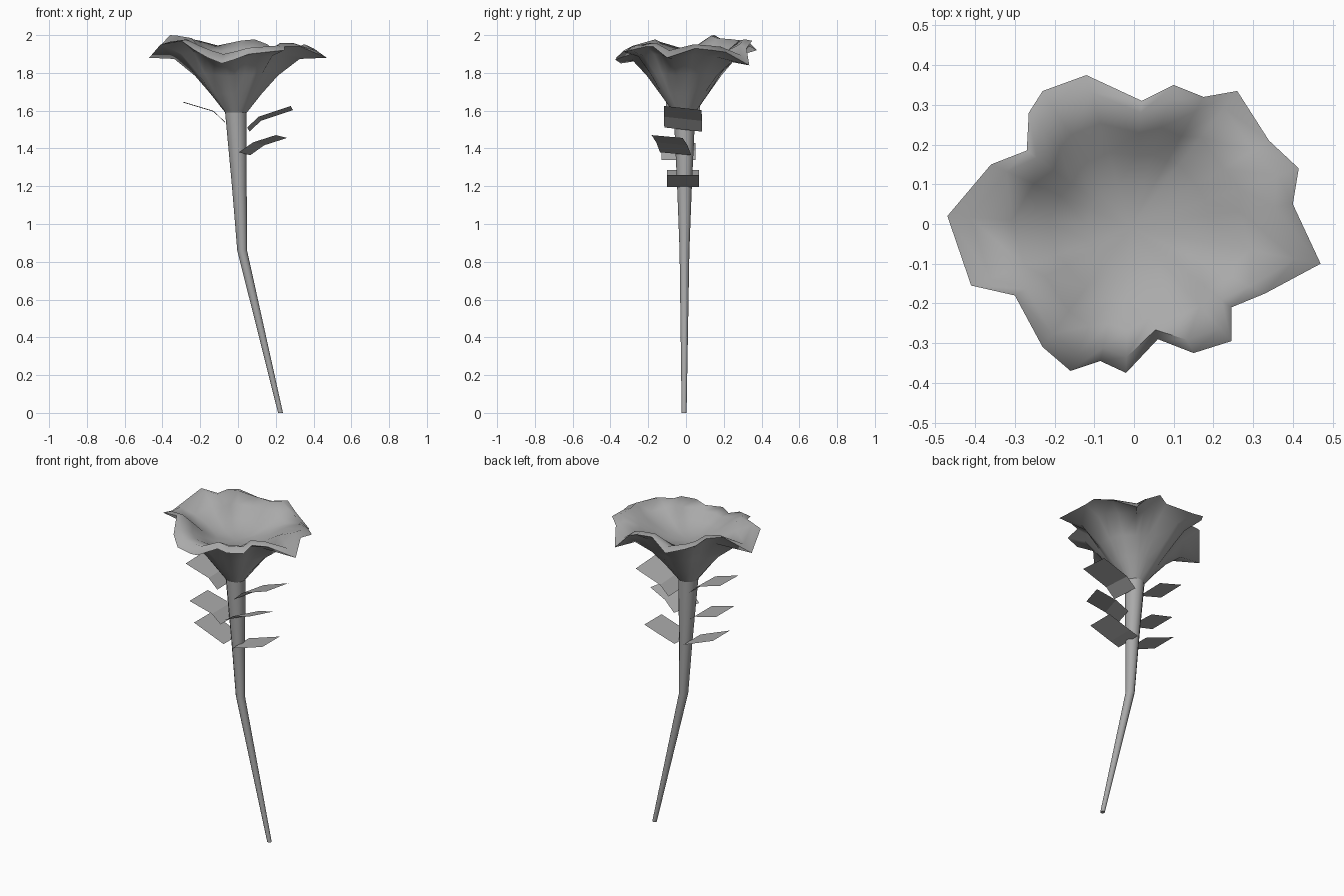
import bpy, bmesh, math
from mathutils import Vector

cube = bpy.data.objects.get("Cube")
if cube:
    bpy.data.objects.remove(cube, do_unlink=True)

# Single flat colour for the whole plant
grey = bpy.data.materials.new("plain grey")
grey.use_nodes = True
COLOUR = (0.4, 0.4, 0.4, 1)
grey.diffuse_color = COLOUR
grey.node_tree.nodes["Principled BSDF"].inputs["Base Color"].default_value = COLOUR


def finish(name, bm, smooth_angle=None):
    """Turn a bmesh into a named object with the shared material."""
    mesh = bpy.data.meshes.new(name)
    bm.to_mesh(mesh)
    bm.free()
    mesh.materials.append(grey)
    obj = bpy.data.objects.new(name, mesh)
    bpy.context.collection.objects.link(obj)
    if smooth_angle:
        bpy.ops.object.select_all(action='DESELECT')
        obj.select_set(True)
        bpy.context.view_layer.objects.active = obj
        bpy.ops.object.shade_smooth_by_angle(angle=math.radians(smooth_angle))
    return obj


def loft(name, rings, smooth_angle, cap_start=True, tip=None):
    """Skin a list of equal-length point rings, with an optional closing tip."""
    bm = bmesh.new()
    loops = [[bm.verts.new(p) for p in ring] for ring in rings]
    count = len(loops[0])
    for low, high in zip(loops, loops[1:]):
        for i in range(count):
            j = (i + 1) % count
            bm.faces.new((low[i], low[j], high[j], high[i]))
    if cap_start:
        bm.faces.new(loops[0][::-1])
    if tip is not None:
        top = bm.verts.new(tip)
        for i in range(count):
            bm.faces.new((loops[-1][i], loops[-1][(i + 1) % count], top))
    return finish(name, bm, smooth_angle)


def circle(centre, radius, sides):
    return [Vector(centre) + radius * Vector((math.cos(a), math.sin(a), 0))
            for a in (math.tau * i / sides for i in range(sides))]


# Stem: tapered and bent once, thickest under the flower
stem_path = [((0.225, -0.01, 0), 0.013), ((0.022, -0.008, 0.86), 0.026),
             ((0.007, -0.008, 1.2), 0.039), ((-0.012, -0.008, 1.61), 0.058)]
loft("stem", [circle(c, r, 12) for c, r in stem_path], 50)

# Flower rim: wavy outline, counter-clockwise
rim = [Vector(p) for p in (
    (0.47, -0.1, 1.88), (0.4, 0.05, 1.93), (0.415, 0.14, 1.92), (0.34, 0.21, 1.91),
    (0.26, 0.335, 1.84), (0.175, 0.32, 1.93), (0.1, 0.35, 1.97), (0.02, 0.31, 1.96),
    (-0.12, 0.375, 1.92), (-0.23, 0.335, 1.96), (-0.265, 0.28, 1.97), (-0.27, 0.185, 1.98),
    (-0.36, 0.15, 2), (-0.47, 0.02, 1.88), (-0.41, -0.155, 1.95), (-0.3, -0.18, 1.97),
    (-0.23, -0.31, 1.92), (-0.16, -0.37, 1.88), (-0.085, -0.345, 1.85), (-0.02, -0.375, 1.87),
    (0.06, -0.29, 1.9), (0.15, -0.325, 1.91), (0.245, -0.295, 1.92), (0.245, -0.21, 1.94),
    (0.33, -0.175, 1.94))]
centre = Vector((-0.01, -0.008, 0))


def flower_ring(radius, z, follow, wave):
    """Blend from a circle to the rim outline (follow) and its height (wave)."""
    ring = []
    for p in rim:
        flat = Vector((p.x, p.y, 0)) - centre
        size = radius * (1 - follow + follow * flat.length / 0.37)
        point = centre + flat.normalized() * size
        point.z = z + wave * (p.z - 1.92)
        ring.append(point)
    return ring


# Flower: outer funnel, rim, then the shallow dish inside
funnel = [flower_ring(*v) for v in (
    (0.058, 1.59, 0, 0), (0.13, 1.69, 0.2, 0), (0.2, 1.79, 0.4, 0.1), (0.28, 1.89, 0.7, 0.4))]
dish = [flower_ring(*v) for v in (
    (0.33, 1.945, 0.9, 0.65), (0.26, 1.915, 0.6, 0.3), (0.19, 1.87, 0.3, 0.1), (0.11, 1.835, 0, 0))]
loft("flower", funnel + [rim] + dish, 70, False, centre + Vector((0, 0, 1.825)))


def leaf(name, spine, across):
    """Bent strip: a spine of points widened along one direction."""
    bm = bmesh.new()
    half = Vector(across) / 2
    pairs = [(bm.verts.new(Vector(p) - half), bm.verts.new(Vector(p) + half)) for p in spine]
    for (a, b), (c, d) in zip(pairs, pairs[1:]):
        bm.faces.new((a, c, d, b))
    finish(name, bm)


# Leaves: three on each side
leaf("upper_left_leaf", [(0.055, -0.015, 1.5), (0.115, -0.016, 1.557), (0.285, -0.017, 1.614)],
     (0.012, 0.2, -0.022))
leaf("middle_left_leaf", [(0.035, -0.055, 1.372), (0.11, -0.075, 1.425), (0.23, -0.1, 1.463)],
     (0.06, 0.165, -0.015))
leaf("lower_left_leaf", [(0.03, -0.015, 1.195), (0.09, -0.015, 1.212), (0.24, -0.015, 1.26)],
     (0, 0.17, 0))
leaf("upper_right_leaf", [(-0.07, -0.015, 1.54), (-0.13, -0.015, 1.597), (-0.29, -0.015, 1.645)],
     (0, 0.18, 0.004))
leaf("middle_right_leaf", [(-0.03, -0.04, 1.34), (-0.09, -0.04, 1.39), (-0.245, -0.04, 1.43)],
     (0, 0.18, 0))
leaf("lower_right_leaf", [(-0.03, -0.015, 1.205), (-0.235, -0.015, 1.285)],
     (0, 0.17, 0))
